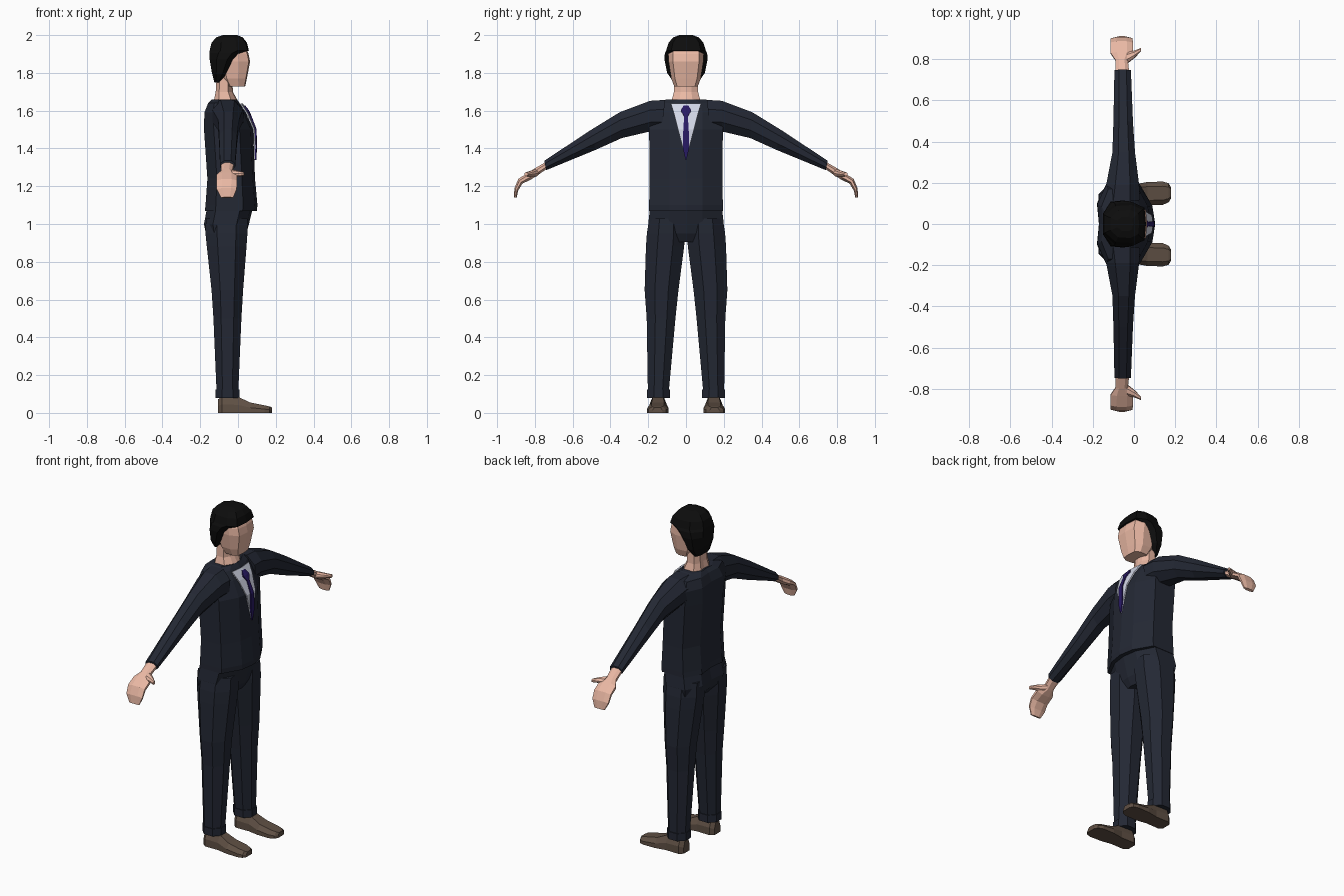
import bpy, bmesh
from mathutils import Vector as V


def material(name, r, g, b):
    m = bpy.data.materials.new(name)
    m.diffuse_color = (r, g, b, 1)
    return m


SUIT = material("navy_cloth", .017, .021, .034)
SKIN = material("skin", .82, .48, .37)
HAIR = material("black_hair", .004, .004, .004)
SHIRT = material("pale_shirt", .65, .68, .80)
TIE = material("purple_tie", .022, .010, .13)
SHOE = material("brown_leather", .115, .08, .058)


def sym(half):
    """Close a half outline by mirroring it over its first axis."""
    return half + [(a, -b) for a, b in reversed(half) if b]


BODY = sym([(1, 0), (.9, .45), (.45, 1), (-.6, 1), (-1, .5), (-.92, 0)])
CAP = sym([(1, 0), (.93, .75), (.4, 1), (-.45, .95), (-1, .45)])
OCT = sym([(1, .4), (.45, 1), (-.45, 1), (-1, .4)])
SOLE = [(-1, -1), (1, -1), (1, 0), (.6, 1), (-.6, 1), (-1, 0)]


def finish(name, bm, mat, mirror):
    bmesh.ops.recalc_face_normals(bm, faces=bm.faces)
    me = bpy.data.meshes.new(name)
    bm.to_mesh(me)
    bm.free()
    me.materials.append(mat)
    ob = bpy.data.objects.new(name, me)
    bpy.context.collection.objects.link(ob)
    if mirror:
        md = ob.modifiers.new("mirror", 'MIRROR')
        md.use_axis = (False, True, False)
        md.use_mirror_merge = False
    return ob


def loft(name, rings, profile, mat, mirror=False):
    """Skin a profile through rings of (centre, u axis, v axis)."""
    bm = bmesh.new()
    loops = [[bm.verts.new(V(c) + V(u) * a + V(v) * b) for a, b in profile]
             for c, u, v in rings]
    n = len(profile)
    for lo, hi in zip(loops, loops[1:]):
        for i in range(n):
            j = (i + 1) % n
            bm.faces.new((lo[i], lo[j], hi[j], hi[i]))
    bm.faces.new(loops[0])
    bm.faces.new(loops[-1])
    return finish(name, bm, mat, mirror)


def level(z, x0, x1, y0, y1):
    """Horizontal ring."""
    return ((x0 + x1) / 2, (y0 + y1) / 2, z), ((x1 - x0) / 2, 0, 0), (0, (y1 - y0) / 2, 0)


def centred(rows):
    return [level(z, x0, x1, -h, h) for z, x0, x1, h in rows]


def limb(x0, x1, yt, zt, yb, zb):
    """Ring across an arm, from its top point to its bottom point."""
    return (((x0 + x1) / 2, (yt + yb) / 2, (zt + zb) / 2), ((x1 - x0) / 2, 0, 0),
            (0, (yt - yb) / 2, (zt - zb) / 2))


def panel(name, rows, mat):
    """Thin strip on the chest from rows of (z, centre x, half width)."""
    bm = bmesh.new()
    grid = [[bm.verts.new((x - .1 * w, s * w, z)) if s else bm.verts.new((x, 0, z))
             for s in (-1, 0, 1)] for z, x, w in rows]
    for p, q in zip(grid, grid[1:]):
        for i in (0, 1):
            bm.faces.new((p[i], q[i], q[i + 1], p[i + 1]))
    bmesh.ops.remove_doubles(bm, verts=bm.verts, dist=.0005)
    ob = finish(name, bm, mat, False)
    md = ob.modifiers.new("thickness", 'SOLIDIFY')
    md.thickness, md.offset = .008, 0


# Jacket
loft("jacket_body", centred([
    (1.07, -.175, .10, .195), (1.10, -.172, .103, .195), (1.24, -.162, .09, .193),
    (1.50, -.18, .08, .195), (1.59, -.178, .04, .195),
    (1.64, -.158, .008, .17), (1.66, -.137, -.005, .10)]), BODY, SUIT)
loft("jacket_sleeve", [limb(*r) for r in [
    (-.15, .03, .11, 1.657, .13, 1.49), (-.135, .025, .19, 1.652, .19, 1.49),
    (-.105, .005, .35, 1.592, .34, 1.455), (-.10, -.005, .50, 1.50, .48, 1.392),
    (-.095, -.015, .75, 1.335, .74, 1.285)]], OCT, SUIT, True)

# Shirt and tie
panel("shirt_front", [(1.637, .022, .08), (1.585, .054, .064), (1.50, .088, .042),
                      (1.34, .091, 0)], SHIRT)
panel("tie_knot", [(1.625, .035, .012), (1.60, .055, .027), (1.57, .068, .010)], TIE)
panel("tie_blade", [(1.575, .066, .009), (1.50, .095, .014), (1.40, .096, .016),
                    (1.34, .094, .002)], TIE)

# Trousers
loft("trouser_seat", centred([
    (.905, -.13, .02, .10), (.95, -.17, .045, .19), (1.0, -.18, .058, .20),
    (1.09, -.163, .08, .19)]), BODY, SUIT)
loft("trouser_leg", [level(*r) for r in [
    (1.03, -.17, .05, .01, .195), (.95, -.172, .05, .004, .207), (.88, -.165, .045, .010, .212),
    (.65, -.14, .027, .04, .219), (.50, -.13, .018, .056, .208),
    (.125, -.114, .002, .09, .202)]], OCT, SUIT, True)
loft("trouser_cuff", [level(*r) for r in [
    (.125, -.118, .007, .086, .206), (.08, -.118, .007, .086, .206)]], OCT, SUIT, True)

# Shoes
loft("shoe", [((x, (y0 + y1) / 2, h / 2), (0, (y1 - y0) / 2, 0), (0, 0, h / 2))
              for x, y0, y1, h in [
    (-.107, .118, .175, .07), (-.085, .102, .193, .09), (.0, .104, .192, .085),
    (.065, .093, .204, .055), (.14, .093, .206, .04), (.168, .105, .198, .034),
    (.18, .125, .178, .028)]], SOLE, SHOE, True)

# Hands
loft("hand", [limb(*r) for r in [
    (-.09, -.022, .73, 1.335, .725, 1.30), (-.09, -.03, .80, 1.295, .79, 1.255),
    (-.113, -.005, .835, 1.273, .822, 1.235), (-.115, -.005, .888, 1.238, .866, 1.214),
    (-.113, -.007, .908, 1.19, .888, 1.178), (-.09, -.025, .912, 1.142, .897, 1.138)]],
    OCT, SKIN, True)
loft("thumb", [
    ((-.035, .805, 1.268), (0, .026, -.008), (0, .006, .018)),
    ((.003, .825, 1.266), (0, .017, -.004), (0, .003, .014)),
    ((.033, .846, 1.264), (0, .009, 0), (0, 0, .009))], OCT, SKIN, True)

# Head and neck
loft("neck", centred([
    (1.62, -.135, .012, .088), (1.665, -.125, -.008, .073), (1.70, -.118, -.027, .064),
    (1.78, -.113, -.03, .062)]), BODY, SKIN)
loft("head", centred([
    (1.728, -.07, .038, .062), (1.77, -.10, .047, .078), (1.86, -.13, .064, .092),
    (1.90, -.13, .056, .092), (1.95, -.12, .035, .082)]), CAP, SKIN)

# Hair cap with a side edge that slopes down to the nape
loft("hair", centred([
    (1.75, -.125, -.092, .065), (1.80, -.138, -.055, .10), (1.87, -.15, -.018, .114),
    (1.905, -.15, .02, .112), (1.918, -.15, .058, .105), (1.96, -.14, .047, .092),
    (1.988, -.115, .025, .068), (2.0, -.08, -.005, .035)]), CAP, HAIR)
